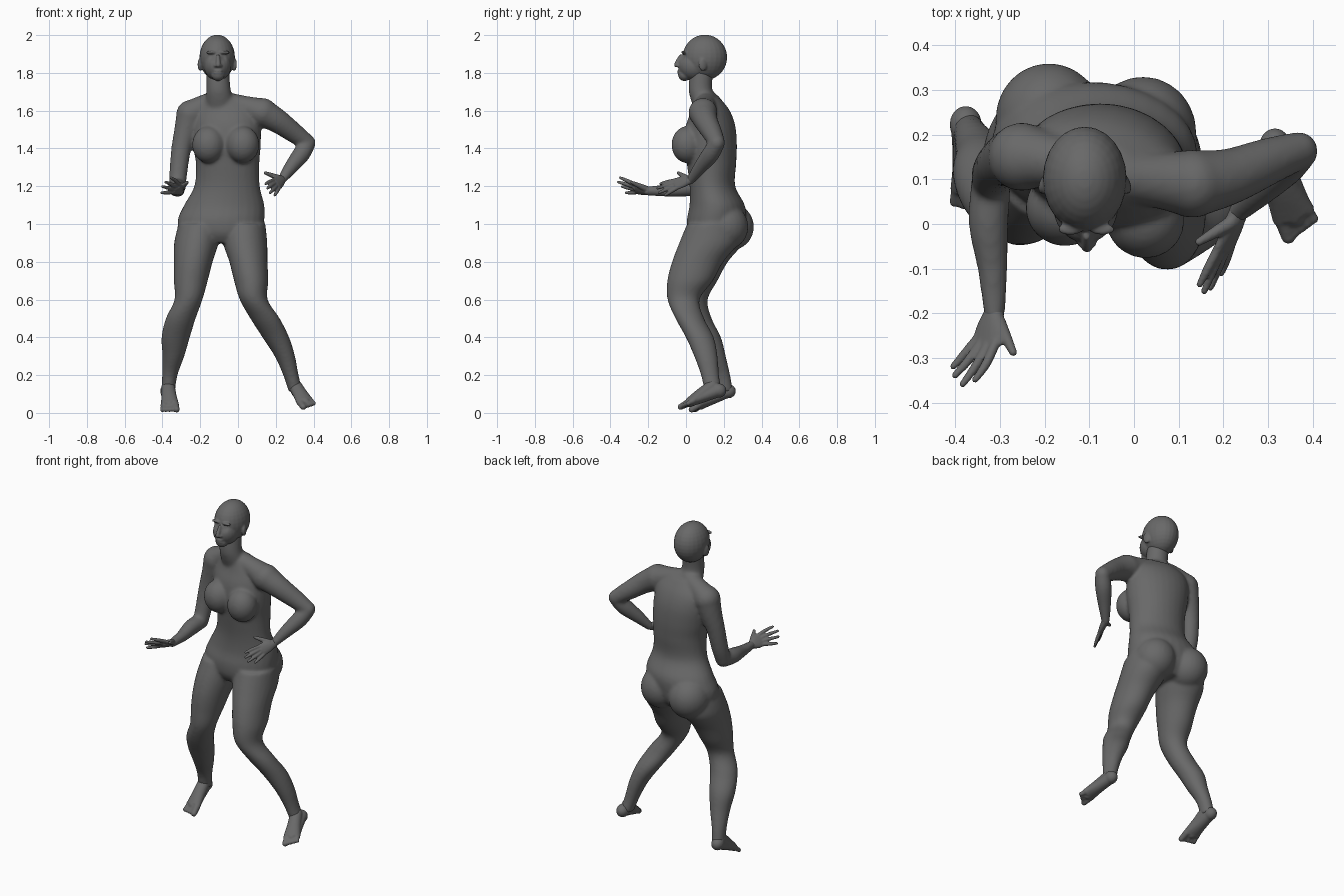
import bpy, bmesh, math
from mathutils import Vector, Matrix

if "Cube" in bpy.data.objects:
    bpy.data.objects.remove(bpy.data.objects["Cube"])

skin = bpy.data.materials.new("dark grey")
skin.diffuse_color = (0.14, 0.14, 0.14, 1)
skin.use_nodes = True
skin.node_tree.nodes["Principled BSDF"].inputs["Base Color"].default_value = skin.diffuse_color


def smooth_path(pts, steps):
    """Catmull-Rom interpolation of whole section tuples."""
    out = []
    for i in range(len(pts) - 1):
        p0, p1, p2 = pts[max(i - 1, 0)], pts[i], pts[i + 1]
        p3 = pts[min(i + 2, len(pts) - 1)]
        for s in range(steps):
            t = s / steps
            out.append([0.5 * (2 * b + (c - a) * t + (2 * a - 5 * b + 4 * c - d) * t * t
                               + (3 * b - a - 3 * c + d) * t ** 3)
                        for a, b, c, d in zip(p0, p1, p2, p3)])
    return out + [list(pts[-1])]


def ball(bm, c, r, yaw=0.0):
    m = Matrix.Translation(c) @ Matrix.Rotation(math.radians(yaw), 4, 'Z') @ Matrix.Diagonal((*r, 1))
    bmesh.ops.create_uvsphere(bm, u_segments=24, v_segments=16, radius=1, matrix=m)


def skin_rings(bm, rings):
    rings = [[bm.verts.new(p) for p in r] for r in rings]
    n = len(rings[0])
    for a, b in zip(rings, rings[1:]):
        for i in range(n):
            bm.faces.new((a[i], a[(i + 1) % n], b[(i + 1) % n], b[i]))
    bm.faces.new(rings[0][::-1])
    bm.faces.new(rings[-1])


def level_loft(bm, pts, n=28):
    """Loft of level ellipses: x, y, z, half width, half depth, yaw."""
    rings = []
    for x, y, z, a, b, yaw in smooth_path(pts, 5):
        rot = Matrix.Rotation(math.radians(yaw), 3, 'Z')
        rings.append([Vector((x, y, z)) + rot @ Vector((a * math.cos(k * math.tau / n),
                                                       b * math.sin(k * math.tau / n), 0))
                      for k in range(n)])
    skin_rings(bm, rings)


def limb(bm, pts, side=(1, 0, 0), n=16):
    """Tube square to its path: x, y, z, half width along side, half thickness."""
    pts = [p if len(p) == 5 else (*p, p[3]) for p in pts]
    secs = smooth_path(pts, 4)
    pos = [Vector(s[:3]) for s in secs]
    rings = []
    for i, s in enumerate(secs):
        t = (pos[min(i + 1, len(pos) - 1)] - pos[max(i - 1, 0)]).normalized()
        u = Vector(side)
        u = (u - u.dot(t) * t).normalized()
        v = t.cross(u)
        rings.append([pos[i] + u * s[3] * math.cos(k * math.tau / n)
                      + v * s[4] * math.sin(k * math.tau / n) for k in range(n)])
    skin_rings(bm, rings)
    for p in (pts[0], pts[-1]):
        r = min(p[3], p[4])
        ball(bm, p[:3], (r, r, r))


def fuse(name, bm, voxel, iterations, sockets=()):
    """Blend overlapping volumes into one smooth skin."""
    bmesh.ops.recalc_face_normals(bm, faces=bm.faces)
    me = bpy.data.meshes.new(name)
    bm.to_mesh(me)
    bm.free()
    ob = bpy.data.objects.new(name, me)
    bpy.context.collection.objects.link(ob)
    rm = ob.modifiers.new("blend", 'REMESH')
    rm.mode = 'VOXEL'
    rm.voxel_size = voxel
    sm = ob.modifiers.new("soften", 'SMOOTH')
    sm.factor = 0.5
    sm.iterations = iterations
    dg = bpy.context.evaluated_depsgraph_get()
    done = bpy.data.meshes.new_from_object(ob.evaluated_get(dg))
    ob.modifiers.clear()
    ob.data = done
    done.name = name
    for c, r, depth in sockets:
        for v in done.vertices:
            v.co.y += depth * math.exp(-((v.co - Vector(c)).length / r) ** 2)
    done.polygons.foreach_set("use_smooth", [True] * len(done.polygons))
    done.materials.clear()
    done.materials.append(skin)
    return ob


# Body: torso
body = bmesh.new()
level_loft(body, [(-.09, .15, .90, .13, .11, -5), (-.09, .155, .95, .215, .145, -5),
                  (-.09, .16, 1.02, .23, .155, -5), (-.073, .165, 1.10, .213, .146, -5),
                  (-.058, .14, 1.20, .174, .12, -6), (-.055, .135, 1.32, .169, .13, -8),
                  (-.06, .13, 1.42, .182, .138, -10), (-.065, .13, 1.52, .187, .128, -12),
                  (-.07, .13, 1.60, .17, .098, -12), (-.085, .115, 1.665, .105, .065, -10)])
for x, y in ((-.19, .235), (.02, .205)):          # buttocks
    ball(body, (x, y, .985), (.12, .125, .125))
for x, y in ((-.155, .035), (.025, .008)):        # chest
    ball(body, (x, y, 1.42), (.088, .085, .098), -10)

# Neck and shoulder slopes
level_loft(body, [(-.09, .12, 1.60, .085, .075, 0), (-.1, .085, 1.68, .07, .066, 0),
                  (-.104, .076, 1.73, .063, .062, 0), (-.108, .085, 1.82, .062, .062, 0)])
limb(body, [(-.11, .115, 1.655, .055), (-.18, .14, 1.625, .06), (-.25, .15, 1.58, .077)])
limb(body, [(-.09, .11, 1.65, .055), (.03, .1, 1.62, .06), (.13, .09, 1.59, .077)])

# Arms
limb(body, [(-.25, .15, 1.58, .077), (-.272, .147, 1.5, .066), (-.30, .135, 1.4, .053),
            (-.315, .115, 1.28, .048), (-.32, .09, 1.2, .044)])
limb(body, [(-.32, .09, 1.2, .045), (-.325, 0, 1.19, .045), (-.316, -.1, 1.178, .034),
            (-.312, -.205, 1.175, .024)])
limb(body, [(.13, .09, 1.59, .077), (.21, .105, 1.545, .064), (.3, .14, 1.48, .053),
            (.368, .164, 1.43, .043)], side=(0, 1, 0))
limb(body, [(.37, .163, 1.428, .042), (.335, .13, 1.37, .047), (.28, .075, 1.3, .037),
            (.233, .027, 1.235, .024)], side=(0, 1, 0))

# Legs
level_loft(body, [(-.2, .155, 1.0, .115, .14, 0), (-.22, .14, .9, .118, .16, 0),
                  (-.237, .09, .8, .103, .132, 0), (-.25, .06, .7, .09, .107, 0),
                  (-.262, .035, .6, .074, .08, 0), (-.303, .06, .5, .079, .076, 0),
                  (-.33, .11, .4, .075, .075, 0), (-.342, .15, .3, .058, .061, 0),
                  (-.361, .188, .2, .041, .046, 0), (-.37, .205, .11, .036, .045, 0)])
level_loft(body, [(.03, .145, 1.0, .115, .14, 0), (.038, .12, .9, .117, .156, 0),
                  (.055, .062, .8, .101, .136, 0), (.07, .022, .7, .091, .121, 0),
                  (.083, -.013, .6, .074, .085, 0), (.143, .02, .5, .078, .076, 0),
                  (.2, .073, .4, .071, .074, 0), (.248, .105, .3, .054, .062, 0),
                  (.28, .127, .2, .041, .048, 0), (.306, .145, .11, .037, .046, 0)])
fuse("body", body, .009, 8)

# Head: skull, jaw, chin, nose, brow, lips, ears
head = bmesh.new()
ball(head, (-.11, .1, 1.882), (.094, .118, .12))
ball(head, (-.108, .04, 1.838), (.073, .082, .078))
ball(head, (-.106, -.008, 1.79), (.036, .034, .033))
limb(head, [(-.106, -.028, 1.89, .009), (-.105, -.044, 1.862, .011), (-.105, -.051, 1.842, .013)])
for s in (-1, 1):
    ball(head, (-.105 + s * .013, -.042, 1.838), (.009, .011, .008))
    ball(head, (-.107 + s * .036, -.012, 1.908), (.028, .014, .009))
    ball(head, (-.11 + s * .09, .09, 1.845), (.012, .024, .035), s * 20)
for z in (1.811, 1.799):
    ball(head, (-.106, -.032, z), (.025, .014, .007))
fuse("head", head, .005, 4,
     [((-.107 + s * .036, -.028, 1.884), .017, .011) for s in (-1, 1)])


# Hands: flat palm, four fingers, thumb
def hand(name, wrist, index, pinky, tips, thumb_base, thumb_tip):
    bm = bmesh.new()
    w, a, b = Vector(wrist), Vector(index), Vector(pinky)
    mid = (a + b) / 2
    half = (a - b).length / 2
    limb(bm, [(*w, .022, .021), (*w.lerp(mid, .5), half + .006, .018),
              (*mid, half + .01, .013)], side=a - b)
    for i, tip in enumerate(tips):
        base = a.lerp(b, i / 3)
        limb(bm, [(*w.lerp(base, .8), .011), (*base.lerp(Vector(tip), .5), .0105), (*tip, .0075)],
             side=a - b, n=12)
    tb, tt = Vector(thumb_base), Vector(thumb_tip)
    limb(bm, [(*tb, .016), (*tb.lerp(tt, .5), .013), (*tt, .009)], side=(0, 0, 1), n=12)
    fuse(name, bm, .004, 3)


hand("right_hand", (-.312, -.195, 1.175), (-.305, -.275, 1.213), (-.352, -.262, 1.167),
     [(-.355, -.348, 1.245), (-.383, -.358, 1.222), (-.4, -.338, 1.198), (-.404, -.318, 1.165)],
     (-.302, -.22, 1.19), (-.27, -.287, 1.22))
hand("left_hand", (.235, .03, 1.237), (.185, -.06, 1.233), (.217, -.05, 1.19),
     [(.147, -.135, 1.213), (.157, -.15, 1.19), (.171, -.142, 1.166), (.195, -.11, 1.153)],
     (.213, .0, 1.245), (.145, -.04, 1.27))


# Feet: heel, arched instep, five toes
def foot(name, ankle, heel, ball_pt, big_toe, small_toe):
    bm = bmesh.new()
    an, h, b = Vector(ankle), Vector(heel), Vector(ball_pt)
    side = Vector(big_toe) - Vector(small_toe)
    ball(bm, h, (.036, .042, .038))
    limb(bm, [(*an, .036, .036), (*an.lerp(b, .5), .04, .033), (*b, .05, .026)], side=side)
    limb(bm, [(*h, .034, .034), (*h.lerp(b, .5), .037, .03), (*b, .048, .024)], side=side)
    for i in range(5):
        tip = Vector(big_toe).lerp(Vector(small_toe), i / 4)
        root = b + side * (.5 - i / 4) * .8
        r = .0165 if i == 0 else .0125
        limb(bm, [(*root, r + .003), (*tip, r)], side=side, n=12)
    fuse(name, bm, .005, 3)


foot("right_foot", (-.369, .195, .14), (-.376, .222, .115), (-.362, .075, .042),
     (-.325, .03, .018), (-.4, .05, .016))
foot("left_foot", (.304, .14, .14), (.315, .172, .118), (.357, .02, .056),
     (.345, -.028, .032), (.4, .012, .05))
